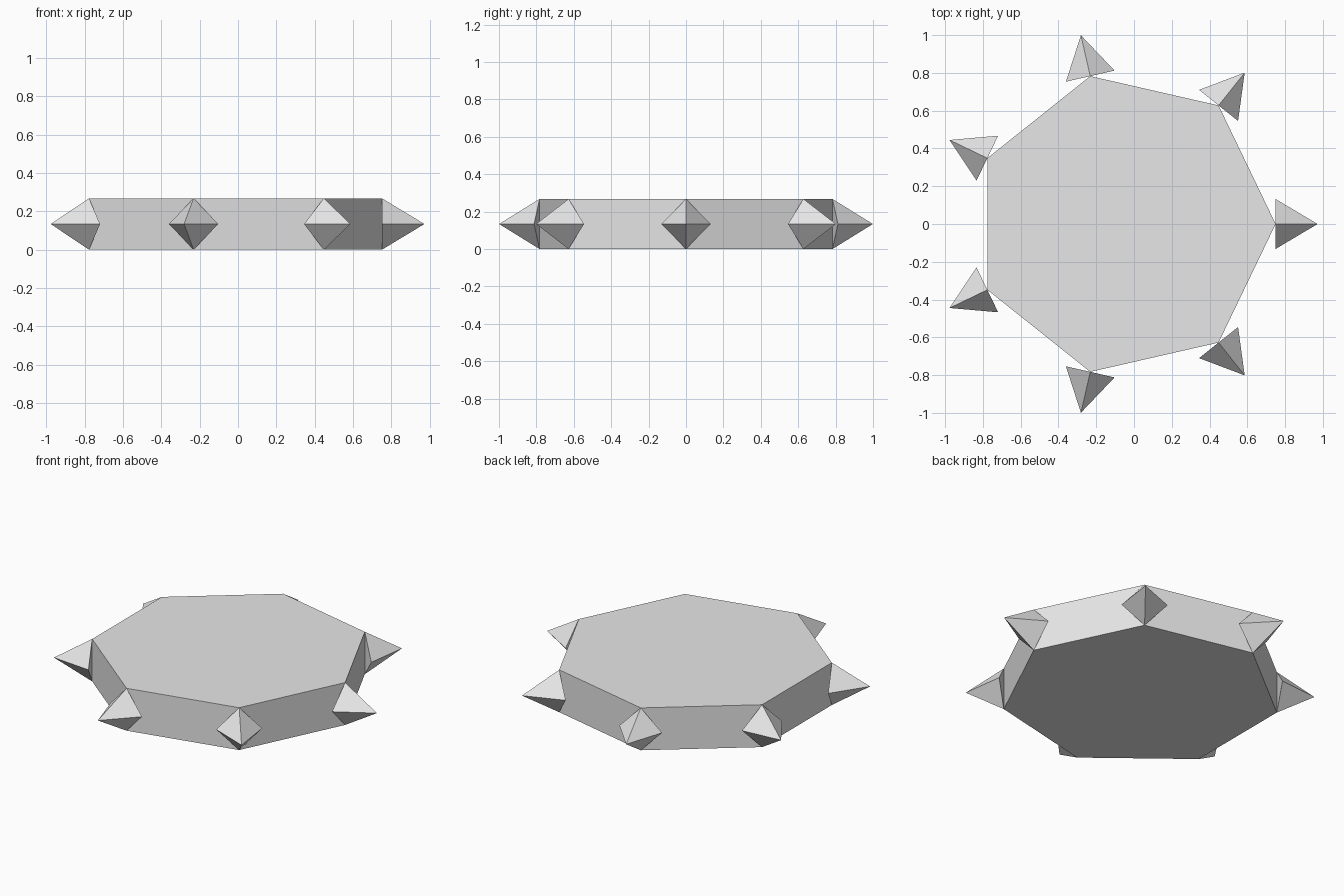
import bpy
import bmesh
from math import tau, cos, sin
from mathutils import Vector

if "Cube" in bpy.data.objects:
    bpy.data.objects.remove(bpy.data.objects["Cube"], do_unlink=True)

SIDES = 7
RADIUS = 0.803
HALF_HEIGHT = 0.134
SPIKE_HALF_WIDTH = 0.132
SPIKE_LENGTH = 0.222
CENTRE = Vector((-0.053, 0, HALF_HEIGHT))

grey = bpy.data.materials.new("light_grey")
grey.use_nodes = True
grey.diffuse_color = (0.8, 0.8, 0.8, 1)
grey.node_tree.nodes["Principled BSDF"].inputs["Base Color"].default_value = (0.8, 0.8, 0.8, 1)


def make_object(name, bm):
    bmesh.ops.recalc_face_normals(bm, faces=bm.faces)
    mesh = bpy.data.meshes.new(name)
    bm.to_mesh(mesh)
    bm.free()
    mesh.materials.append(grey)
    obj = bpy.data.objects.new(name, mesh)
    bpy.context.collection.objects.link(obj)
    return obj


# Seven-sided slab with one corner pointing along +x
bm = bmesh.new()
corners = [Vector((RADIUS * cos(tau * i / SIDES), RADIUS * sin(tau * i / SIDES), -HALF_HEIGHT))
           for i in range(SIDES)]
base = bm.faces.new([bm.verts.new(c) for c in corners])
top = bmesh.ops.extrude_face_region(bm, geom=[base], use_keep_orig=True)["geom"]
bmesh.ops.translate(bm, vec=(0, 0, 2 * HALF_HEIGHT),
                    verts=[v for v in top if isinstance(v, bmesh.types.BMVert)])
make_object("slab", bm).location = CENTRE


# Diamond-based pyramid spike pointing outward at each corner
def make_spike(index):
    bm = bmesh.new()
    ring = [bm.verts.new((RADIUS, y * SPIKE_HALF_WIDTH, z * HALF_HEIGHT))
            for y, z in ((1, 0), (0, 1), (-1, 0), (0, -1))]
    tip = bm.verts.new((RADIUS + SPIKE_LENGTH, 0, 0))
    bm.faces.new(ring)
    for i in range(4):
        bm.faces.new((ring[i], ring[(i + 1) % 4], tip))
    spike = make_object(f"spike_{index + 1}", bm)
    spike.location = CENTRE
    spike.rotation_euler.z = tau * index / SIDES


for i in range(SIDES):
    make_spike(i)
